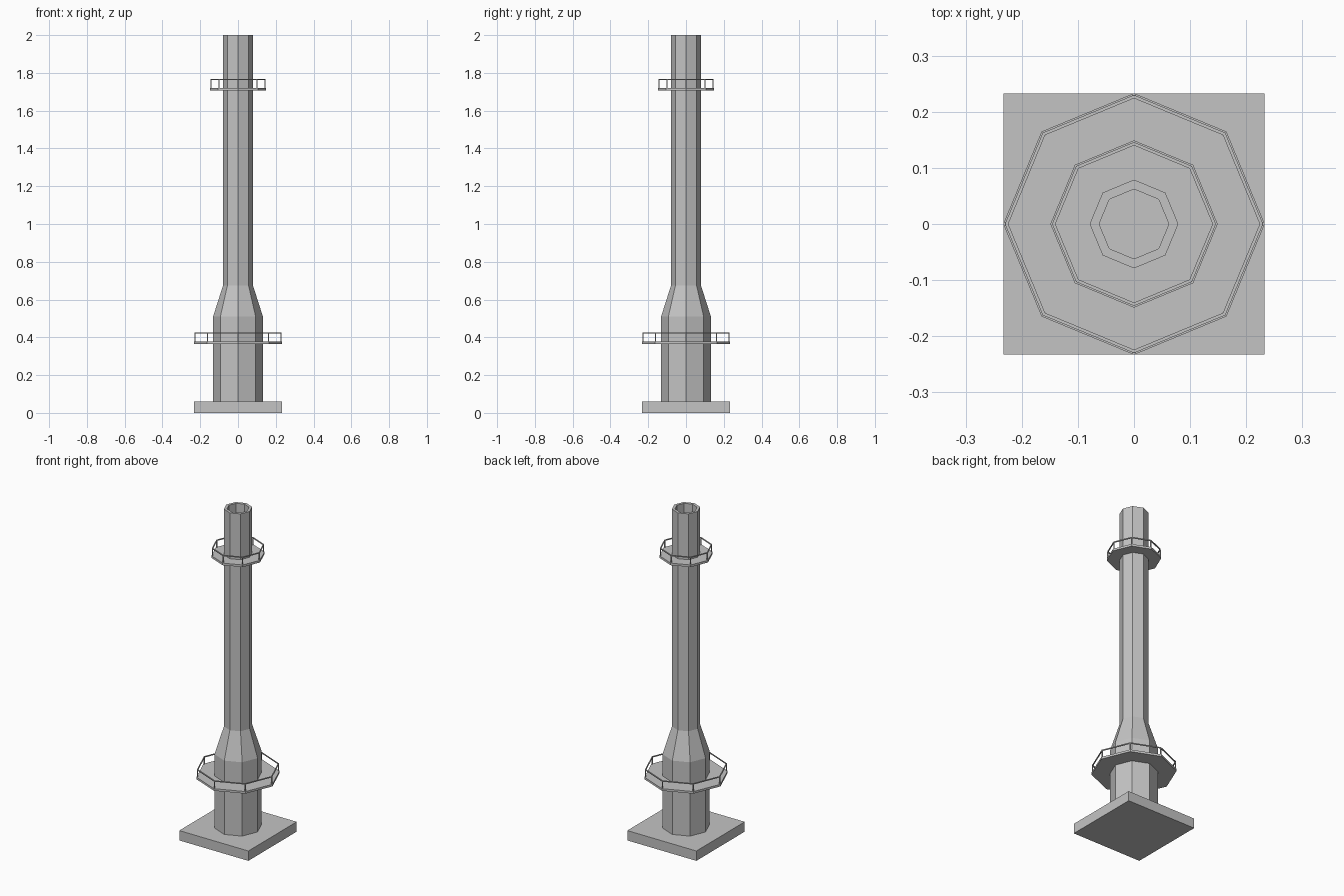
import bpy
import bmesh
from math import cos, sin, pi

cube = bpy.data.objects.get("Cube")
if cube:
    bpy.data.objects.remove(cube, do_unlink=True)

SIDES = 8
grey = bpy.data.materials.new("concrete grey")
grey.use_nodes = True
colour = (0.55, 0.55, 0.55, 1)
grey.diffuse_color = colour
grey.node_tree.nodes["Principled BSDF"].inputs["Base Color"].default_value = colour


def finish(name, bm):
    bmesh.ops.recalc_face_normals(bm, faces=bm.faces)
    mesh = bpy.data.meshes.new(name)
    bm.to_mesh(mesh)
    bm.free()
    mesh.materials.append(grey)
    obj = bpy.data.objects.new(name, mesh)
    bpy.context.collection.objects.link(obj)
    return obj


def lathe(name, profile, closed=False):
    """Octagonal solid from (radius, height) pairs; corners lie on the axes."""
    bm = bmesh.new()
    rings = [[bm.verts.new((r * cos(2 * pi * i / SIDES), r * sin(2 * pi * i / SIDES), z))
              for i in range(SIDES)] for r, z in profile]
    pairs = list(zip(rings, rings[1:]))
    if closed:
        pairs.append((rings[-1], rings[0]))
    else:
        bm.faces.new(rings[0])
        bm.faces.new(rings[-1])
    for a, b in pairs:
        for i in range(SIDES):
            j = (i + 1) % SIDES
            bm.faces.new((a[i], a[j], b[j], b[i]))
    return finish(name, bm)


def box(bm, centre, size):
    verts = bmesh.ops.create_cube(bm, size=1)["verts"]
    bmesh.ops.scale(bm, vec=size, verts=verts)
    bmesh.ops.translate(bm, vec=centre, verts=verts)


def gallery(prefix, radius, z):
    """Deck with a handrail on corner posts."""
    deck_top, rail_top, t = z + 0.013, z + 0.06, 0.006
    lathe(prefix + "_deck", [(radius, z), (radius, deck_top)])
    outer = radius - 0.003
    lathe(prefix + "_handrail", [(outer - t, rail_top - t), (outer, rail_top - t),
                                 (outer, rail_top), (outer - t, rail_top)], closed=True)
    bm = bmesh.new()
    mid = outer - t / 2
    for i in range(SIDES):
        a = 2 * pi * i / SIDES
        box(bm, (mid * cos(a), mid * sin(a), (deck_top + rail_top - t) / 2),
            (0.005, 0.005, rail_top - t - deck_top))
    finish(prefix + "_posts", bm)


# Square plinth
bm = bmesh.new()
box(bm, (0, 0, 0.03), (0.466, 0.466, 0.06))
finish("plinth", bm)

# Hollow stack with wide foot and tapered shoulder
lathe("stack", [(0.132, 0.06), (0.132, 0.51), (0.079, 0.675), (0.079, 2.0),
                (0.062, 2.0), (0.062, 0.07)])

# Walkways
gallery("lower_gallery", 0.233, 0.365)
gallery("upper_gallery", 0.149, 1.708)
